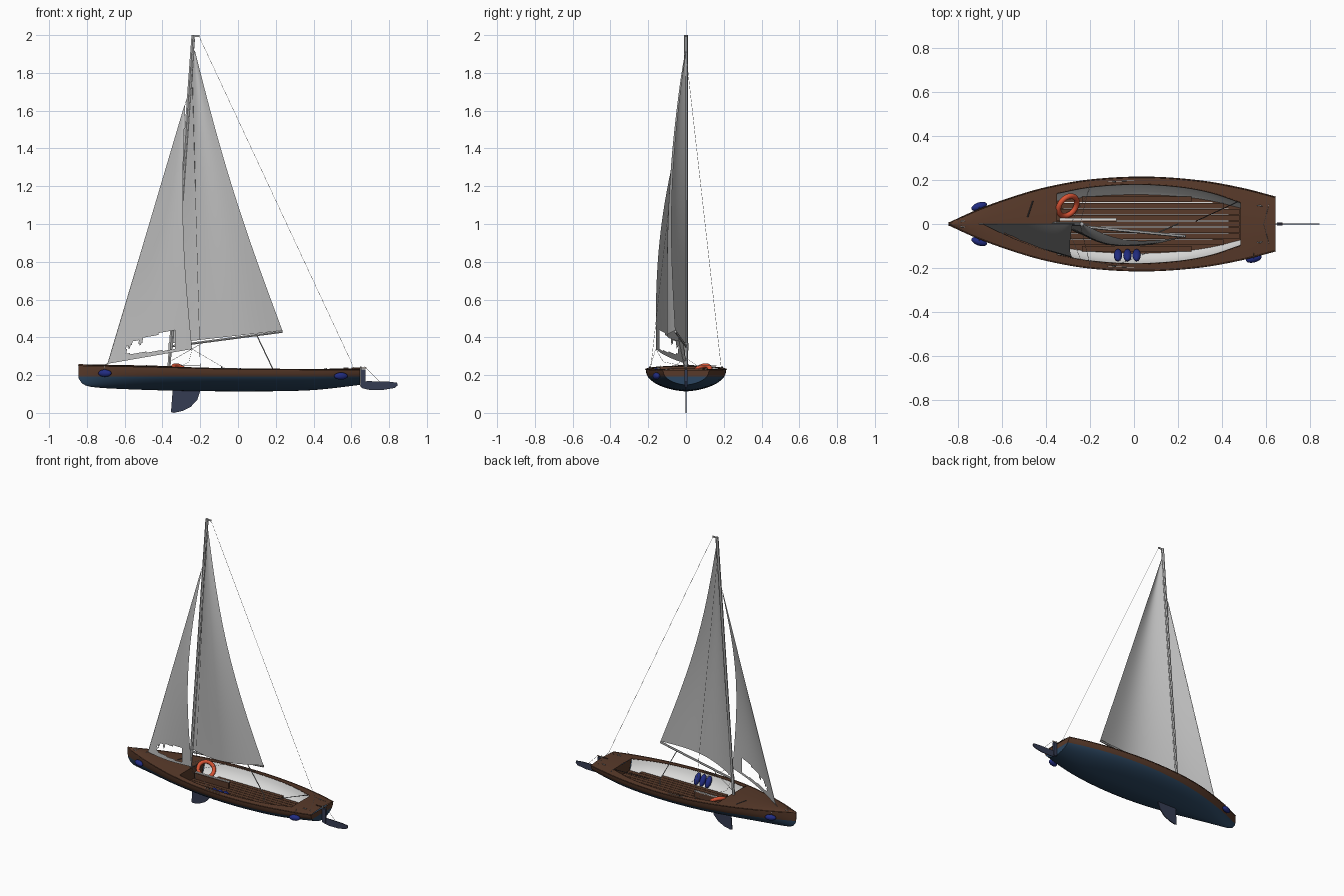
import bpy, bmesh, math
from mathutils import Vector

if "Cube" in bpy.data.objects:
    bpy.data.objects.remove(bpy.data.objects["Cube"])

def material(name, r, g, b):
    m = bpy.data.materials.new(name)
    m.diffuse_color = (r, g, b, 1)
    m.use_nodes = True
    m.node_tree.nodes["Principled BSDF"].inputs["Base Color"].default_value = m.diffuse_color
    return m

WOOD = material("brown wood", 0.098, 0.042, 0.023)
BLUE = material("hull blue", 0.024, 0.06, 0.115)
NAVY = material("foil navy", 0.035, 0.045, 0.085)
WHITE = material("liner white", 0.75, 0.75, 0.74)
SAIL = material("sail cloth", 0.5, 0.5, 0.5)
METAL = material("spar grey", 0.5, 0.5, 0.5)
BLACK = material("rigging dark", 0.04, 0.04, 0.045)
FEND = material("fender blue", 0.015, 0.025, 0.22)
ORANGE = material("ring orange", 0.7, 0.09, 0.035)

def mesh(name, verts, faces, mats, idx=None, smooth=True):
    bm = bmesh.new()
    vs = [bm.verts.new(v) for v in verts]
    for k, f in enumerate(faces):
        face = bm.faces.new([vs[i] for i in f])
        face.material_index = idx[k] if idx else 0
    bmesh.ops.recalc_face_normals(bm, faces=bm.faces)
    me = bpy.data.meshes.new(name)
    bm.to_mesh(me)
    bm.free()
    ob = bpy.data.objects.new(name, me)
    bpy.context.collection.objects.link(ob)
    for m in mats:
        me.materials.append(m)
    return finish(ob, smooth)

def finish(ob, smooth=True):
    bpy.ops.object.select_all(action='DESELECT')
    bpy.context.view_layer.objects.active = ob
    ob.select_set(True)
    if smooth:
        bpy.ops.object.shade_smooth_by_angle(angle=math.radians(35))
    return ob

def tube(name, pts, r, mat):
    cu = bpy.data.curves.new(name, 'CURVE')
    cu.dimensions, cu.bevel_depth, cu.bevel_resolution, cu.use_fill_caps = '3D', r, 1, True
    sp = cu.splines.new('POLY')
    sp.points.add(len(pts) - 1)
    for p, q in zip(sp.points, pts):
        p.co = (*q, 1)
    cu.materials.append(mat)
    ob = bpy.data.objects.new(name, cu)
    bpy.context.collection.objects.link(ob)
    finish(ob, False)
    bpy.ops.object.convert(target='MESH')
    return finish(bpy.context.object)

def box(name, x0, x1, y0, y1, z0, z1, mat):
    v = [(x, y, z) for x in (x0, x1) for y in (y0, y1) for z in (z0, z1)]
    f = [(0, 1, 3, 2), (4, 6, 7, 5), (0, 4, 5, 1), (2, 3, 7, 6), (0, 2, 6, 4), (1, 5, 7, 3)]
    return mesh(name, v, f, [mat], smooth=False)

def plate(name, outline, t, mat):
    n = len(outline)
    v = [(x, s * t / 2, z) for s in (-1, 1) for x, z in outline]
    f = [tuple(range(n)), tuple(range(n, 2 * n))] + [(i, (i + 1) % n, n + (i + 1) % n, n + i) for i in range(n)]
    return mesh(name, v, f, [mat], smooth=False)

def smooth_table(table):
    def slope(i):
        a, b = table[max(i - 1, 0)], table[min(i + 1, len(table) - 1)]
        return (b[1] - a[1]) / (b[0] - a[0])
    def f(x):
        i = 0
        while i < len(table) - 2 and x > table[i + 1][0]:
            i += 1
        (xa, ya), (xb, yb) = table[i], table[i + 1]
        h, t = xb - xa, min(max((x - xa) / (xb - xa), 0), 1)
        return (ya * (1 + 2 * t) * (1 - t) ** 2 + slope(i) * h * t * (1 - t) ** 2
                + yb * t * t * (3 - 2 * t) + slope(i + 1) * h * t * t * (t - 1))
    return f

# Hull lines: half breadth, sheer height, keel height, cockpit half width
beam = smooth_table([(-.845, .003), (-.7, .068), (-.55, .122), (-.4, .165), (-.2, .2), (.05, .213), (.3, .196), (.5, .16), (.645, .122)])
sheer = smooth_table([(-.845, .25), (-.4, .241), (0, .231), (.645, .227)])
keel = smooth_table([(-.845, .185), (-.825, .155), (-.78, .138), (-.6, .126), (-.3, .117), (.1, .114), (.4, .121), (.645, .148)])
well = smooth_table([(-.35, .14), (-.2, .168), (0, .181), (.2, .17), (.35, .143), (.485, .098)])
X0, X1, FLOOR, WL = -.35, .485, .152, .192
spread = lambda a, b, n: [a + (b - a) * i / n for i in range(n + 1)]
inner = spread(X0, X1, 30)
stations = [-.845, -.838, -.825, -.805] + spread(-.78, X0, 12)[:-1] + inner + spread(X1, .645, 5)[1:]

# Hull shell, brown above the waterline and blue below
verts, faces, idx = [], [], []
for x in stations:
    b, zs, zk = beam(x), sheer(x), keel(x)
    fw = (zs - WL) / (zs - zk)
    fr = [0, fw / 2, fw] + [fw + (1 - fw) * math.sin(k * math.pi / 16) for k in range(1, 9)]
    half = [(b * max(1 - f ** 2.3, 0) ** .62, zs - f * (zs - zk)) for f in fr]
    verts += [(x, y, z) for y, z in half] + [(x, -y, z) for y, z in half[-2::-1]]
N = 21
for i in range(len(stations) - 1):
    for j in range(N - 1):
        a = i * N + j
        faces.append((a, a + 1, a + N + 1, a + N))
        idx.append(0 if j < 2 or j >= N - 3 else 1)
for base in (0, (len(stations) - 1) * N):
    for j in range(10):
        a, b = base + j, base + N - 1 - j
        faces.append((a, a + 1, b - 1, b) if j < 9 else (a, a + 1, b))
        idx.append(0 if j < 2 else 1)
mesh("hull", verts, faces, [WOOD, BLUE], idx)

# Decks and cockpit liner
def strip(name, xs, rows, mat, smooth=True):
    v = [p for x in xs for p in rows(x)]
    n = len(rows(xs[0]))
    f = [(i * n + j, i * n + j + 1, (i + 1) * n + j + 1, (i + 1) * n + j) for i in range(len(xs) - 1) for j in range(n - 1)]
    return mesh(name, v, f, [mat], smooth=smooth)

def full_deck(x):
    return [(x, beam(x) * k, sheer(x) + .008 * (1 - k * k)) for k in (-1, -.6, 0, .6, 1)]

strip("fore_deck", [x for x in stations if x <= X0 + 1e-6], full_deck, WOOD)
strip("aft_deck", [x for x in stations if x >= X1 - 1e-6], full_deck, WOOD)
for s, side in ((1, "port"), (-1, "starboard")):
    strip(side + "_side_deck", inner, lambda x: [(x, s * beam(x), sheer(x)), (x, s * well(x), sheer(x) + .004)], WOOD)
    strip(side + "_liner", inner, lambda x: [(x, s * well(x) * k, sheer(x) + .004 + (FLOOR - sheer(x) - .004) * t)
                                             for k, t in ((1, 0), (.96, .3), (.87, .7), (.74, 1))], WHITE)
    tube(side + "_coaming", [(x, s * well(x), sheer(x) + .003) for x in inner], .002, WOOD)
    tube(side + "_gunwale", [(x, s * beam(x), sheer(x)) for x in stations], .003, WOOD)
    tube(side + "_jib_track", [(x, s * (beam(x) + well(x)) / 2, sheer(x) + .004) for x in spread(-.12, 0, 4)], .0015, METAL)
strip("cockpit_sole", inner, lambda x: [(x, -.75 * well(x), FLOOR), (x, .75 * well(x), FLOOR)], WOOD)
for name, x in (("front_bulkhead", X0), ("aft_bulkhead", X1)):
    w, z = well(x), sheer(x) + .006
    mesh(name, [(x, -w, z), (x, w, z), (x, .74 * w, FLOOR), (x, -.74 * w, FLOOR)], [(0, 1, 2, 3)], [WOOD])

# Floor planks with pale seams, cut to the shape of the sole
for k in range(-4, 5):
    y = k * .028
    fit = [x for x in spread(X0, X1 - .005, 80) if abs(y) + .012 < .77 * well(x)]
    box("floor_plank", fit[0], fit[-1], y - .0125, y + .0125, FLOOR, FLOOR + .012, WOOD)
    if abs(k) < 4:
        box("floor_seam", fit[0] + .03, fit[-1] - .05, y + .0125, y + .0155, FLOOR, FLOOR + .002, WHITE)
box("centreboard_case", -.34, -.08, .01, .026, FLOOR, .205, WOOD)
box("case_cap", -.34, -.08, .015, .028, .205, .21, WHITE)

# Centreboard, rudder and tiller
plate("centreboard", [(-.345, .13), (-.355, .004), (-.34, 0), (-.295, .01), (-.25, .032), (-.215, .07), (-.195, .13)], .006, NAVY)
plate("rudder_blade", [(.645, .15), (.66, .13), (.7, .121), (.77, .122), (.83, .132), (.845, .145), (.842, .16), (.8, .165), (.69, .168), (.65, .166)], .005, NAVY)
box("rudder_head", .65, .676, -.007, .007, .135, .23, NAVY)
tube("rudder_pin", [(.65, 0, .14), (.65, 0, .245)], .004, METAL)
tube("tiller", [(.68, 0, .238), (.6, 0, .238)], .003, WOOD)
tube("tiller_extension", [(.47, .1, .235), (.28, .012, .19)], .002, BLACK)
tube("rudder_line", [(.67, 0, .245), (.75, 0, .165)], .0009, METAL)

# Mast and boom
foot, top = Vector((-.372, 0, FLOOR)), Vector((-.238, 0, 2.0))
on_mast = lambda z: foot.lerp(top, (z - foot.z) / (top.z - foot.z))
tube("mast", [foot, top], .0095, METAL)
tube("mast_track", [on_mast(.34) + Vector((.009, 0, 0)), on_mast(1.98) + Vector((.009, 0, 0))], .003, METAL)
box("masthead_crane", -.245, -.205, -.003, .003, 1.99, 2.0, METAL)
clew = Vector((.235, -.056, .43))
goose = on_mast(.352)
tube("boom", [goose, clew], .007, METAL)
tube("gooseneck", [on_mast(.33), on_mast(.37)], .012, METAL)
tube("boom_vang", [on_mast(.27), goose.lerp(clew, .3)], .0012, METAL)
tube("mainsheet", [goose.lerp(clew, .77), (.2, 0, .2), (.2, 0, .16)], .003, METAL)

# Sails: grid between luff and leech with belly and twist
def sail(name, tack, head, end, peak, hollow, twist, belly, hole=None):
    nu, nv = 60, 90
    tack, head, end, peak = map(Vector, (tack, head, end, peak))
    v = []
    for j in range(nv + 1):
        t = (j / nv) ** 1.4
        s = math.sin(math.pi * t)
        a, b = tack.lerp(head, t), end.lerp(peak, t) + Vector((-hollow * s, -twist * s, 0))
        for i in range(nu + 1):
            u = i / nu
            v.append(a.lerp(b, u) + Vector((0, -belly * math.sin(math.pi * u) * (1 - t) ** .6, 0)))
    f = []
    for j in range(nv):
        for i in range(nu):
            q = j * (nu + 1) + i
            c = (v[q] + v[q + nu + 2]) / 2
            if not (hole and hole(c.x, c.z)):
                f.append((q, q + 1, q + nu + 2, q + nu + 1))
    return mesh(name, v, f, [SAIL])

def torn_window(x, z):
    ragged = .37 + .29 * (x + .585) - .03 * max(math.sin((x + .59) * 105), 0) * (x < -.5)
    return -.59 < x < -.335 and .312 + .1 * (x + .585) < z < ragged

off = Vector((.01, 0, 0))
sail("mainsail", on_mast(.37) + off, on_mast(1.91) + off, clew + Vector((0, 0, .006)), on_mast(1.92) + Vector((.015, 0, 0)), .028, .045, .07)
sail("jib", (-.69, 0, .26), (-.285, 0, 1.625), (-.243, -.16, .338), (-.28, 0, 1.62), .028, .052, .02, torn_window)

# Standing and running rigging
W = .0009
tube("forestay", [(-.715, 0, .25), (-.69, 0, .262), on_mast(1.7)], .0013, METAL)
tube("backstay", [(-.207, 0, 1.995), (.59, 0, .29)], W, METAL)
for s in (1, -1):
    tube("backstay_bridle", [(.59, 0, .29), (.615, s * .09, .23)], W, METAL)
    tube("shroud", [on_mast(1.9), (-.2, s * .187, .235)], W, METAL)
    tube("stern_cleat", [(.56, s * .085, .238), (.585, s * .082, .238)], .0025, METAL)
    tube("bow_cleat", [(-.79, s * .012, .255), (-.77, s * .014, .255)], .0025, METAL)
    tube("fairlead", [(-.085, s * .192, .235), (-.085, s * .192, .245)], .004, BLACK)
tube("jib_sheet", [(-.243, -.16, .338), (-.085, -.19, .245), (.06, -.13, .17)], W, METAL)
tube("lazy_jib_sheet", [(-.243, -.16, .338), (-.26, -.12, .27), (-.3, -.02, .25), (-.2, .16, .25)], W, METAL)
tube("deck_track", [(-.485, .03, .25), (-.46, .105, .246)], .003, BLACK)

# Fenders hung outside and stowed in the cockpit
def fender(x, y, z, size, rot):
    bpy.ops.mesh.primitive_uv_sphere_add(segments=20, ring_count=12, location=(x, y, z), rotation=rot)
    ob = bpy.context.object
    ob.name, ob.scale = "fender", size
    ob.data.materials.append(FEND)
    finish(ob)

for x, y, a in ((-.705, -.08, -.33), (-.705, .08, .33), (.545, -.157, .25)):
    fender(x, y, .21 if x < 0 else .195, (.037, .018, .019), (0, 0, a))
    tube("fender_line", [(x, y, .22), (x, y * .85, .25)], W, METAL)
for x in (-.073, -.03, .012):
    fender(x, -.142, .202, (.019, .019, .041), (.6, 0, 0))

# Life ring leaning in the front of the cockpit
bpy.ops.mesh.primitive_torus_add(major_radius=.051, minor_radius=.0125, major_segments=36, minor_segments=12, location=(-.302, .082, .213))
ring = bpy.context.object
ring.name = "life_ring"
ring.rotation_mode = 'AXIS_ANGLE'
ring.rotation_axis_angle = (math.radians(47), .64, .77, 0)
ring.data.materials.append(ORANGE)
finish(ring)
